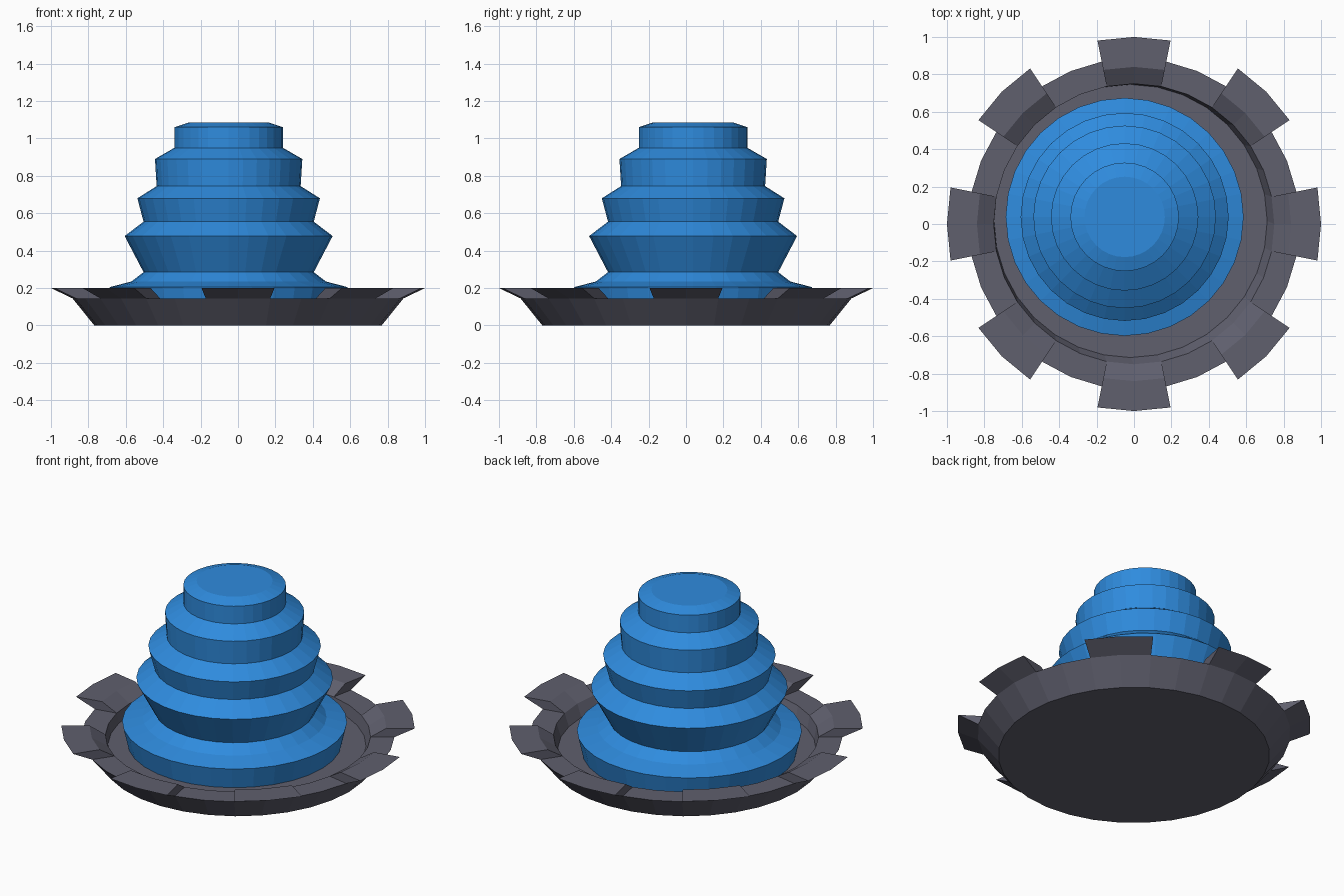
import bpy, bmesh
from math import radians, cos, sin
from mathutils import Vector

cube = bpy.data.objects.get("Cube")
if cube:
    bpy.data.objects.remove(cube, do_unlink=True)

SIDES = 32
STEP = 360 / SIDES


def material(name, colour):
    mat = bpy.data.materials.new(name)
    mat.use_nodes = True
    mat.diffuse_color = (*colour, 1)
    mat.node_tree.nodes["Principled BSDF"].inputs["Base Color"].default_value = (*colour, 1)
    return mat


def polar(angle, r, z, centre=(0, 0)):
    a = radians(angle)
    return Vector((centre[0] + r * cos(a), centre[1] + r * sin(a), z))


def loft(bm, rings):
    """Bridge rings of (radius, height, centre) and cap both ends."""
    loops = [[bm.verts.new(polar(i * STEP, r, z, c)) for i in range(SIDES)]
             for r, z, c in rings]
    bands = []
    for low, high in zip(loops, loops[1:]):
        bands.append([bm.faces.new((low[i], low[(i + 1) % SIDES],
                                    high[(i + 1) % SIDES], high[i]))
                      for i in range(SIDES)])
    bm.faces.new(loops[0][::-1])
    bm.faces.new(loops[-1])
    return bands


def finish(bm, name, mat):
    bmesh.ops.remove_doubles(bm, verts=bm.verts, dist=0.0005)
    bmesh.ops.recalc_face_normals(bm, faces=bm.faces)
    mesh = bpy.data.meshes.new(name)
    bm.to_mesh(mesh)
    bm.free()
    mesh.materials.append(mat)
    obj = bpy.data.objects.new(name, mesh)
    bpy.context.collection.objects.link(obj)
    return obj


grey = material("dark_grey", (0.115, 0.115, 0.155))
blue = material("bright_blue", (0.028, 0.26, 0.73))

# Dish: flared underside, flat rim and a slightly offset recess
MID, RECESS = (0, 0), (-0.018, 0.016)
RIM = 0.145
bm = bmesh.new()
bands = loft(bm, [(0.768, 0, MID), (0.885, RIM, MID),
                  (0.75, RIM, MID), (0.73, 0.075, RECESS)])

# Eight teeth rise from the rim, each two segments wide
covered = [f for i, f in enumerate(bands[1]) if i % 4 in (0, 3)]
bmesh.ops.delete(bm, geom=covered, context='FACES_ONLY')
section = [(0.75, RIM), (0.84, 0.2), (1.0, 0.2), (0.885, RIM)]
for k in range(8):
    cuts = [[bm.verts.new(polar(45 * k + side * STEP, r, z)) for r, z in section]
            for side in (-1, 0, 1)]
    for a, b in zip(cuts, cuts[1:]):
        for j in range(3):
            bm.faces.new((a[j], a[j + 1], b[j + 1], b[j]))
    bm.faces.new(cuts[0])
    bm.faces.new(cuts[2][::-1])
finish(bm, "toothed_dish", grey)

# Tiered stack standing off-centre in the recess
profile = [(0.605, 0.07), (0.636, 0.205), (0.52, 0.235), (0.455, 0.285),
           (0.556, 0.478), (0.455, 0.555), (0.488, 0.68), (0.385, 0.745),
           (0.394, 0.89), (0.29, 0.95), (0.29, 1.06), (0.215, 1.085)]
bm = bmesh.new()
loft(bm, [(r, z, (-0.05, 0.038)) for r, z in profile])
finish(bm, "tiered_stack", blue)
